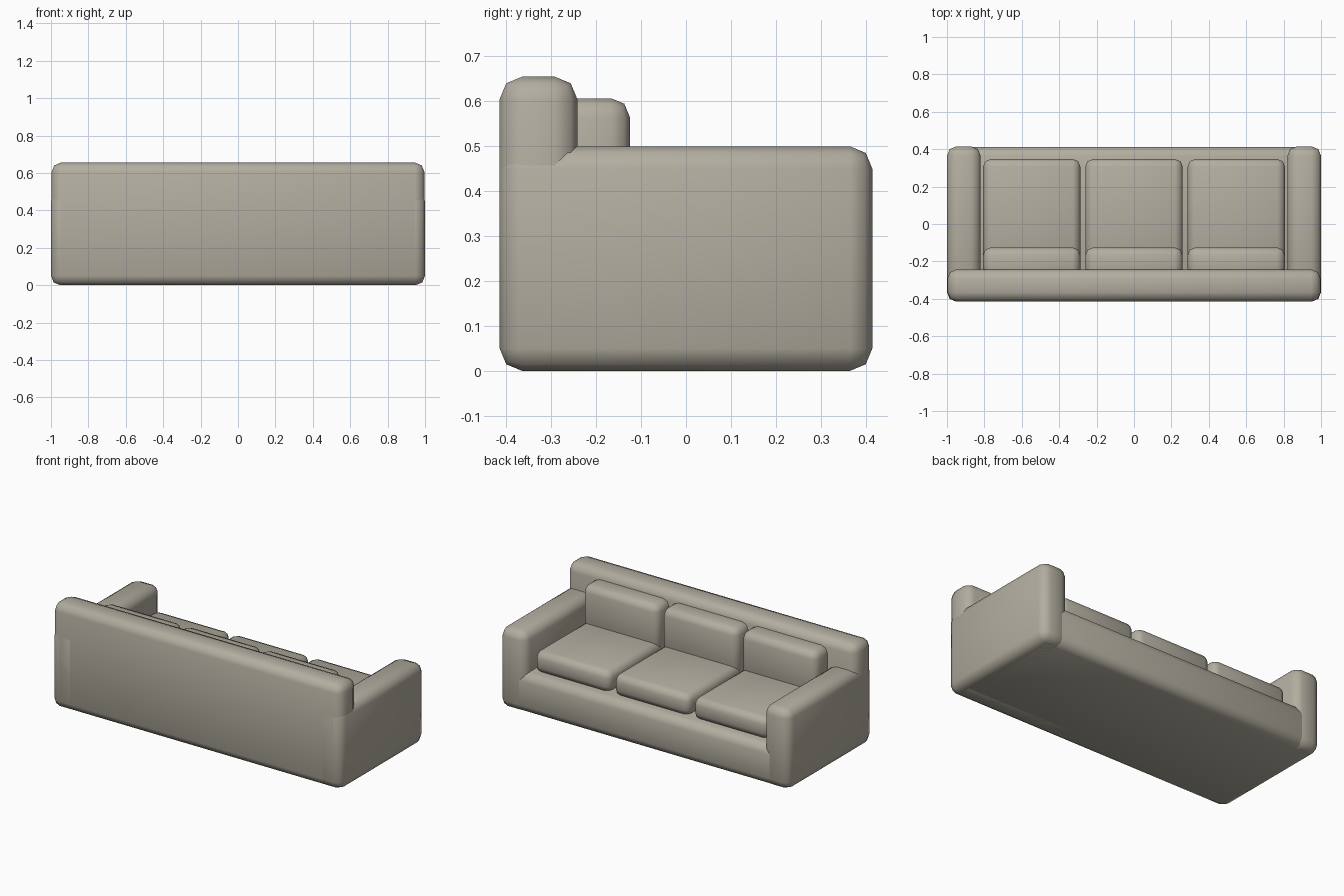
import bpy
import bmesh
import math

if "Cube" in bpy.data.objects:
    bpy.data.objects.remove(bpy.data.objects["Cube"])

fabric = bpy.data.materials.new("warm_grey_fabric")
fabric.diffuse_color = (0.45, 0.42, 0.35, 1)
fabric.use_nodes = True
fabric.node_tree.nodes["Principled BSDF"].inputs["Base Color"].default_value = fabric.diffuse_color


def soft_box(name, x, y, z, bevel):
    """Rounded box spanning the (min, max) ranges on each axis."""
    bm = bmesh.new()
    bmesh.ops.create_cube(bm, size=1)
    for v in bm.verts:
        for i, (lo, hi) in enumerate((x, y, z)):
            v.co[i] = hi if v.co[i] > 0 else lo
    bmesh.ops.bevel(bm, geom=bm.edges[:], offset=bevel, segments=2,
                    profile=0.5, affect='EDGES')
    mesh = bpy.data.meshes.new(name)
    bm.to_mesh(mesh)
    bm.free()
    mesh.materials.append(fabric)
    obj = bpy.data.objects.new(name, mesh)
    bpy.context.collection.objects.link(obj)
    bpy.ops.object.select_all(action='DESELECT')
    obj.select_set(True)
    bpy.context.view_layer.objects.active = obj
    bpy.ops.object.shade_smooth_by_angle(angle=math.radians(60))
    return obj


# Frame: plinth, backrest and two arms
soft_box("base", (-0.98, 0.98), (-0.413, 0.413), (0, 0.25), 0.05)
soft_box("backrest", (-0.997, 0.997), (-0.415, -0.242), (0, 0.655), 0.05)
for side, label in ((-1, "left"), (1, "right")):
    x = sorted((side * 0.82, side * 1.0))
    soft_box(label + "_arm", x, (-0.415, 0.415), (0, 0.5), 0.05)

# Three seat cushions, each with a back cushion
for i, label in enumerate(("left", "middle", "right")):
    cx = (i - 1) * 0.547
    x = (cx - 0.26, cx + 0.26)
    soft_box(label + "_seat_cushion", x, (-0.30, 0.347), (0.24, 0.375), 0.04)
    soft_box(label + "_back_cushion", x, (-0.30, -0.125), (0.30, 0.607), 0.042)
